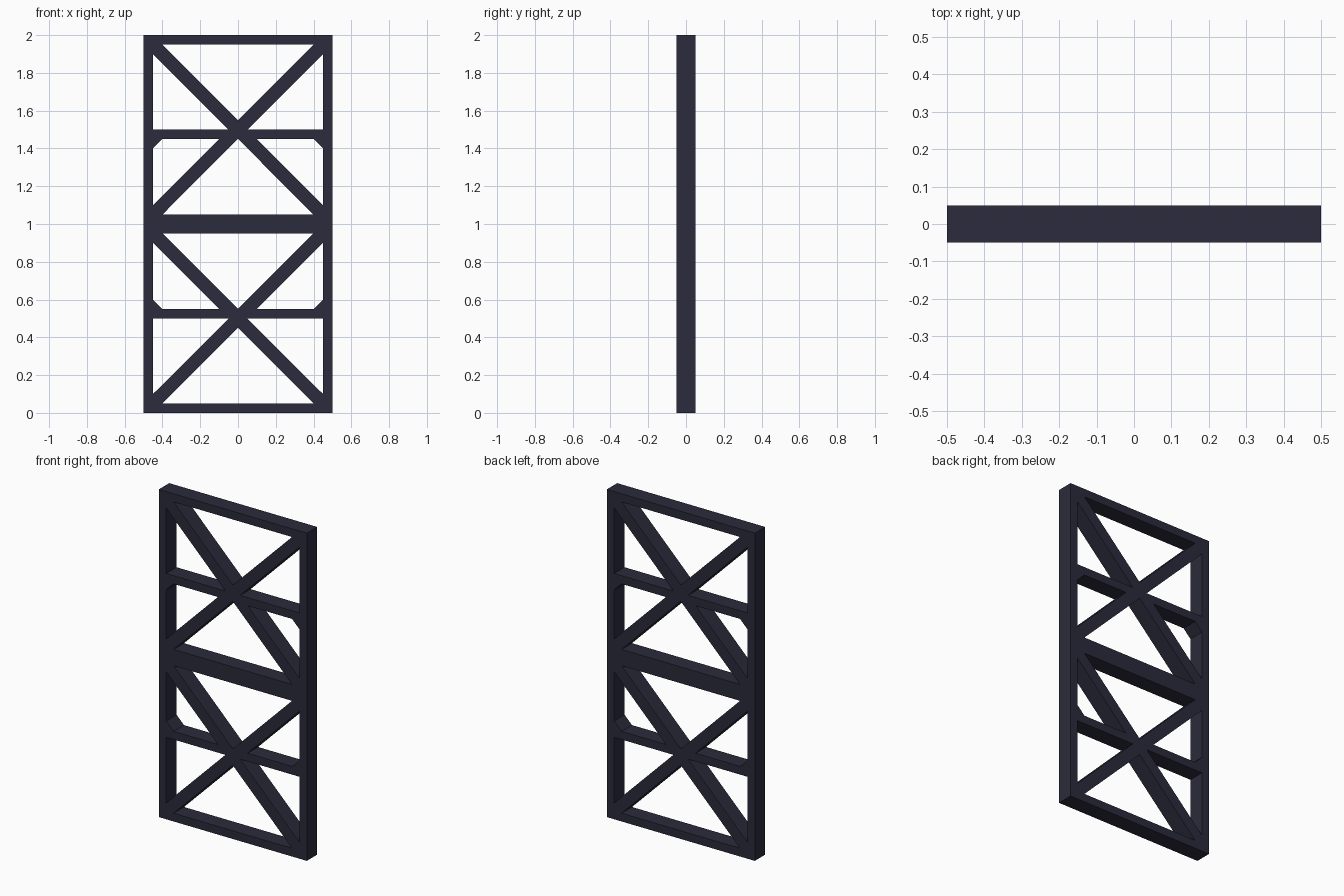
import bpy
import bmesh
from math import pi
from mathutils import Matrix

if "Cube" in bpy.data.objects:
    bpy.data.objects.remove(bpy.data.objects["Cube"])

DEPTH = 0.1

# Openings of the upper panel (x, z); the right side and lower panel are mirrored
centre_holes = [
    [(-0.4, 1.95), (0.4, 1.95), (0.0, 1.55)],
    [(-0.4, 1.05), (0.4, 1.05), (0.0, 1.45)],
]
side_holes = [
    [(-0.45, 1.5), (-0.45, 1.9), (-0.05, 1.5)],
    [(-0.45, 1.1), (-0.45, 1.4), (-0.4, 1.45), (-0.1, 1.45)],
]


def mirror_x(loop):
    return [(-x, z) for x, z in loop]


def mirror_panel(loop):
    return [(x, 2 - z) for x, z in loop]


def add_loop(curve, loop):
    spline = curve.splines.new('POLY')
    spline.points.add(len(loop) - 1)
    for point, (x, z) in zip(spline.points, loop):
        point.co = (x, z, 0, 1)
    spline.use_cyclic_u = True


# Frame profile: outer rectangle with the openings between the braces
curve = bpy.data.curves.new("braced_frame", 'CURVE')
curve.dimensions = '2D'
curve.fill_mode = 'BOTH'
curve.extrude = DEPTH / 2
add_loop(curve, [(-0.5, 0), (0.5, 0), (0.5, 2), (-0.5, 2)])
upper = centre_holes + side_holes + [mirror_x(h) for h in side_holes]
for hole in upper:
    add_loop(curve, hole)
    add_loop(curve, mirror_panel(hole))

frame = bpy.data.objects.new("braced_frame", curve)
bpy.context.collection.objects.link(frame)
bpy.context.view_layer.objects.active = frame
frame.select_set(True)
bpy.ops.object.convert(target='MESH')
frame = bpy.context.object
frame.name = "braced_frame"

# Stand the plate upright and weld caps to walls
mesh = frame.data
mesh.transform(Matrix.Rotation(pi / 2, 4, 'X'))
bm = bmesh.new()
bm.from_mesh(mesh)
bmesh.ops.remove_doubles(bm, verts=bm.verts, dist=1e-4)
bmesh.ops.recalc_face_normals(bm, faces=bm.faces)
for face in bm.faces:
    face.smooth = False
bm.to_mesh(mesh)
bm.free()

# Dark painted metal
paint = bpy.data.materials.new("dark_paint")
paint.diffuse_color = (0.024, 0.024, 0.045, 1)
paint.use_nodes = True
paint.node_tree.nodes["Principled BSDF"].inputs["Base Color"].default_value = paint.diffuse_color
mesh.materials.clear()
mesh.materials.append(paint)
